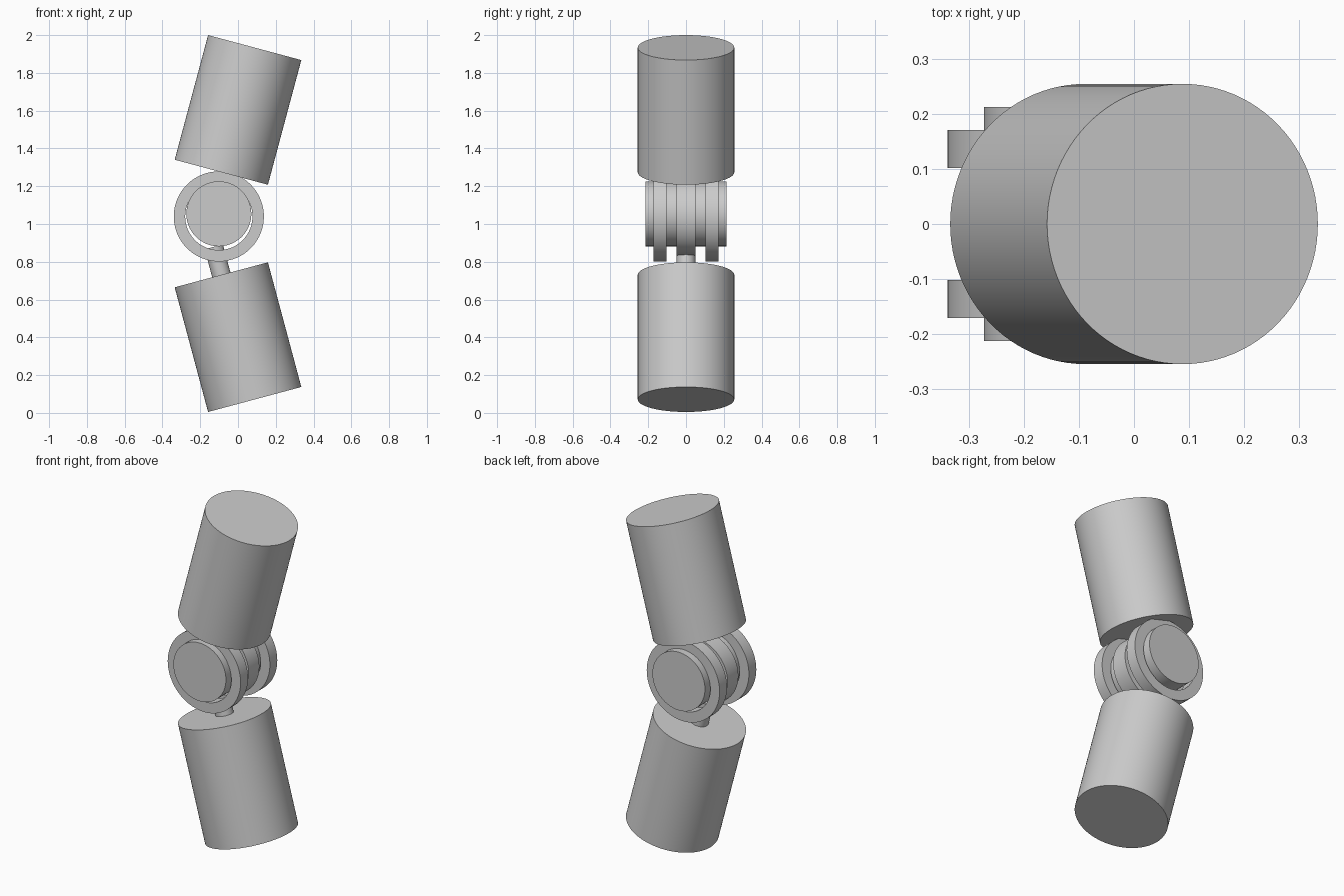
import bpy, bmesh, math
from mathutils import Vector, Matrix

cube = bpy.data.objects.get("Cube")
if cube:
    bpy.data.objects.remove(cube, do_unlink=True)

grey = bpy.data.materials.new("light_grey")
grey.use_nodes = True
COLOUR = (0.6, 0.6, 0.6, 1)
grey.diffuse_color = COLOUR
grey.node_tree.nodes["Principled BSDF"].inputs["Base Color"].default_value = COLOUR

SEGMENTS = 96
TILT = math.radians(15)
JOINT = Vector((-0.1015, 0, 1.04))


def lathe(name, centre, axis, length, radius, hole=0):
    """Solid cylinder, or a ring when a hole radius is given."""
    h = length / 2
    profile = [(hole, -h), (radius, -h), (radius, h), (hole, h)]
    bm = bmesh.new()
    verts = [bm.verts.new((r, 0, z)) for r, z in profile]
    edges = [bm.edges.new((verts[i], verts[i + 1])) for i in range(3)]
    if hole:
        edges.append(bm.edges.new((verts[3], verts[0])))
    bmesh.ops.spin(bm, geom=verts + edges, cent=(0, 0, 0), axis=(0, 0, 1),
                   angle=math.tau, steps=SEGMENTS)
    bmesh.ops.remove_doubles(bm, verts=bm.verts, dist=0.0001)
    bmesh.ops.recalc_face_normals(bm, faces=bm.faces)
    turn = Vector((0, 0, 1)).rotation_difference(Vector(axis)).to_matrix().to_4x4()
    bm.transform(Matrix.Translation(centre) @ turn)
    mesh = bpy.data.meshes.new(name)
    bm.to_mesh(mesh)
    bm.free()
    mesh.materials.append(grey)
    obj = bpy.data.objects.new(name, mesh)
    bpy.context.collection.objects.link(obj)
    bpy.ops.object.select_all(action="DESELECT")
    obj.select_set(True)
    bpy.context.view_layer.objects.active = obj
    bpy.ops.object.shade_smooth_by_angle(angle=math.radians(30))
    return obj


# Two limb segments leaning opposite ways
up_axis = Vector((math.sin(TILT), 0, math.cos(TILT)))
low_axis = Vector((-math.sin(TILT), 0, math.cos(TILT)))
LIMB = 0.683
lathe("upper_limb", (0, 0, 1.604), up_axis, LIMB, 0.2555)
low_centre = Vector((0, 0, 0.401))
lathe("lower_limb", low_centre, low_axis, LIMB, 0.2555)

# Outer hinge rings under the upper limb
for side, y in (("front", -0.137), ("back", 0.137)):
    lathe(side + "_hinge_ring", JOINT + Vector((0, y, 0)), (0, 1, 0),
          0.069, 0.2385, 0.178)

# Middle ring and its neck on the lower limb
lathe("middle_hinge_ring", JOINT, (0, 1, 0), 0.1, 0.206, 0.178)
lathe("hinge_neck", low_centre + low_axis * 0.41, low_axis, 0.17, 0.05)

# Loose pin through all rings
lathe("hinge_pin", JOINT + Vector((0, 0, 0.014)), (0, 1, 0), 0.427, 0.172)
